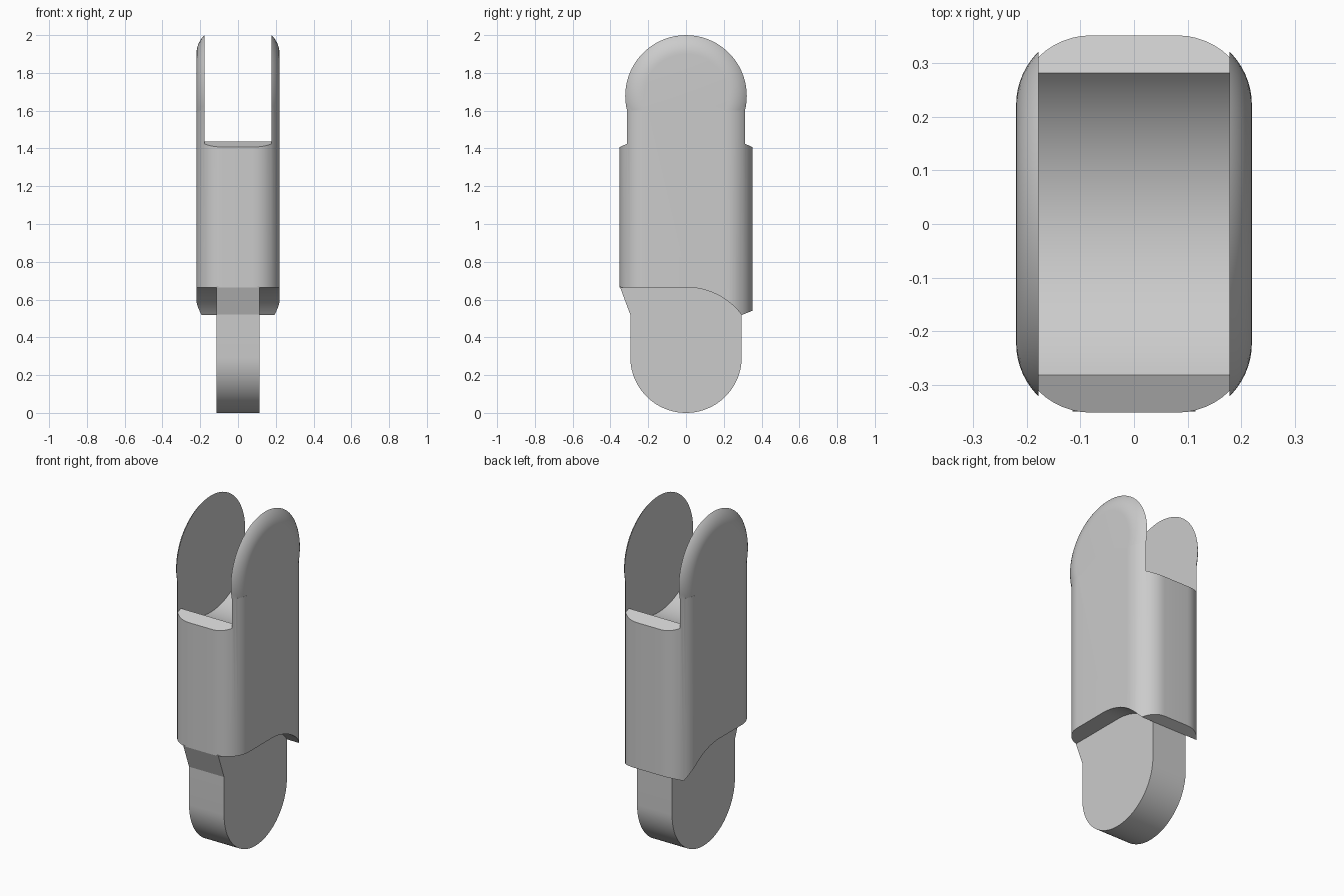
import bpy, bmesh, math
from mathutils import Matrix

cube = bpy.data.objects.get("Cube")
if cube:
    bpy.data.objects.remove(cube, do_unlink=True)

grey = bpy.data.materials.new("plain_grey")
grey.use_nodes = True
colour = (0.6, 0.6, 0.6, 1)
grey.diffuse_color = colour
grey.node_tree.nodes["Principled BSDF"].inputs["Base Color"].default_value = colour


def arc(cx, cy, r, start, end, n):
    """Points along an arc, angles in degrees."""
    angles = [math.radians(start + (end - start) * i / n) for i in range(n + 1)]
    return [(cx + r * math.cos(a), cy + r * math.sin(a)) for a in angles]


def prism(name, outline, low, high, across=False):
    """Extrude an outline along z, or a (y, z) outline along x."""
    bm = bmesh.new()
    face = bm.faces.new([bm.verts.new((u, v, low)) for u, v in outline])
    new = bmesh.ops.extrude_face_region(bm, geom=[face])["geom"]
    verts = [g for g in new if isinstance(g, bmesh.types.BMVert)]
    bmesh.ops.translate(bm, verts=verts, vec=(0, 0, high - low))
    if across:
        bm.transform(Matrix(((0, 0, 1, 0), (1, 0, 0, 0), (0, 1, 0, 0), (0, 0, 0, 1))))
    return finish(name, bm)


def finish(name, bm):
    bmesh.ops.recalc_face_normals(bm, faces=bm.faces[:])
    mesh = bpy.data.meshes.new(name)
    bm.to_mesh(mesh)
    bm.free()
    mesh.materials.append(grey)
    obj = bpy.data.objects.new(name, mesh)
    bpy.context.collection.objects.link(obj)
    return obj


def combine(obj, tool, operation):
    """Apply a boolean and discard the tool."""
    mod = obj.modifiers.new("shape", "BOOLEAN")
    mod.operation, mod.object, mod.solver = operation, tool, "EXACT"
    bpy.context.view_layer.objects.active = obj
    bpy.ops.object.modifier_apply(modifier=mod.name)
    bpy.data.objects.remove(tool, do_unlink=True)


def smooth(obj):
    bpy.ops.object.select_all(action="DESELECT")
    obj.select_set(True)
    bpy.context.view_layer.objects.active = obj
    bpy.ops.object.shade_smooth_by_angle(angle=math.radians(20))


PIVOT_LOW, PIVOT_HIGH = 0.295, 1.678
KNUCKLE, GROOVE = 0.295, 0.37

# Body column with rounded corners
corners = [(1, 1, 0), (-1, 1, 90), (-1, -1, 180), (1, -1, 270)]
section = []
for sx, sy, a in corners:
    section += arc(sx * 0.08, sy * 0.212, 0.14, a, a + 90, 12)
body = prism("body", section, 0.4, 1.6)

# Round ears with a curved outer rim
for side in (1, -1):
    bm = bmesh.new()
    rim = [(0.12, 0)] + [(x, r) for r, x in arc(0.222, 0.08, 0.14, 16.6, 90, 12)] + [(0.22, 0)]
    verts = [bm.verts.new((side * x, 0, r)) for x, r in rim]
    edges = [bm.edges.new(pair) for pair in zip(verts, verts[1:])]
    bmesh.ops.spin(bm, geom=verts + edges, cent=(0, 0, 0), axis=(1, 0, 0),
                   angle=math.tau, steps=72)
    bmesh.ops.remove_doubles(bm, verts=bm.verts[:], dist=0.0001)
    bmesh.ops.translate(bm, verts=bm.verts[:], vec=(0, 0, PIVOT_HIGH))
    combine(body, finish("ear", bm), "UNION")

# Fork slot with a concave floor and sloping lips
floor = arc(0, PIVOT_HIGH, GROOVE, 220.5, 319.5, 32)
slot = [(-0.45, 1.365)] + floor + [(0.45, 1.365), (0.45, 2.1), (-0.45, 2.1)]
combine(body, prism("slot_cutter", slot, -0.178, 0.178, True), "DIFFERENCE")

# Underside: flat at the front, curved down to a lip at the back
under = arc(0, PIVOT_LOW, GROOVE, 90, 37.1, 18)
under = [(-0.45, 0.665)] + under + [(0.45, 0.58), (0.45, 0.3), (-0.45, 0.3)]
combine(body, prism("underside_cutter", under, -0.3, 0.3, True), "DIFFERENCE")
smooth(body)

# Knuckle tongue with a sloping stop at the front
tongue = arc(0, PIVOT_LOW, KNUCKLE, 180, 360, 40)
tongue += [(KNUCKLE, 0.6), (0.2, 0.72), (-0.3, 0.72), (-0.35, 0.668), (-KNUCKLE, 0.52)]
smooth(prism("knuckle_tongue", tongue, -0.115, 0.115, True))
